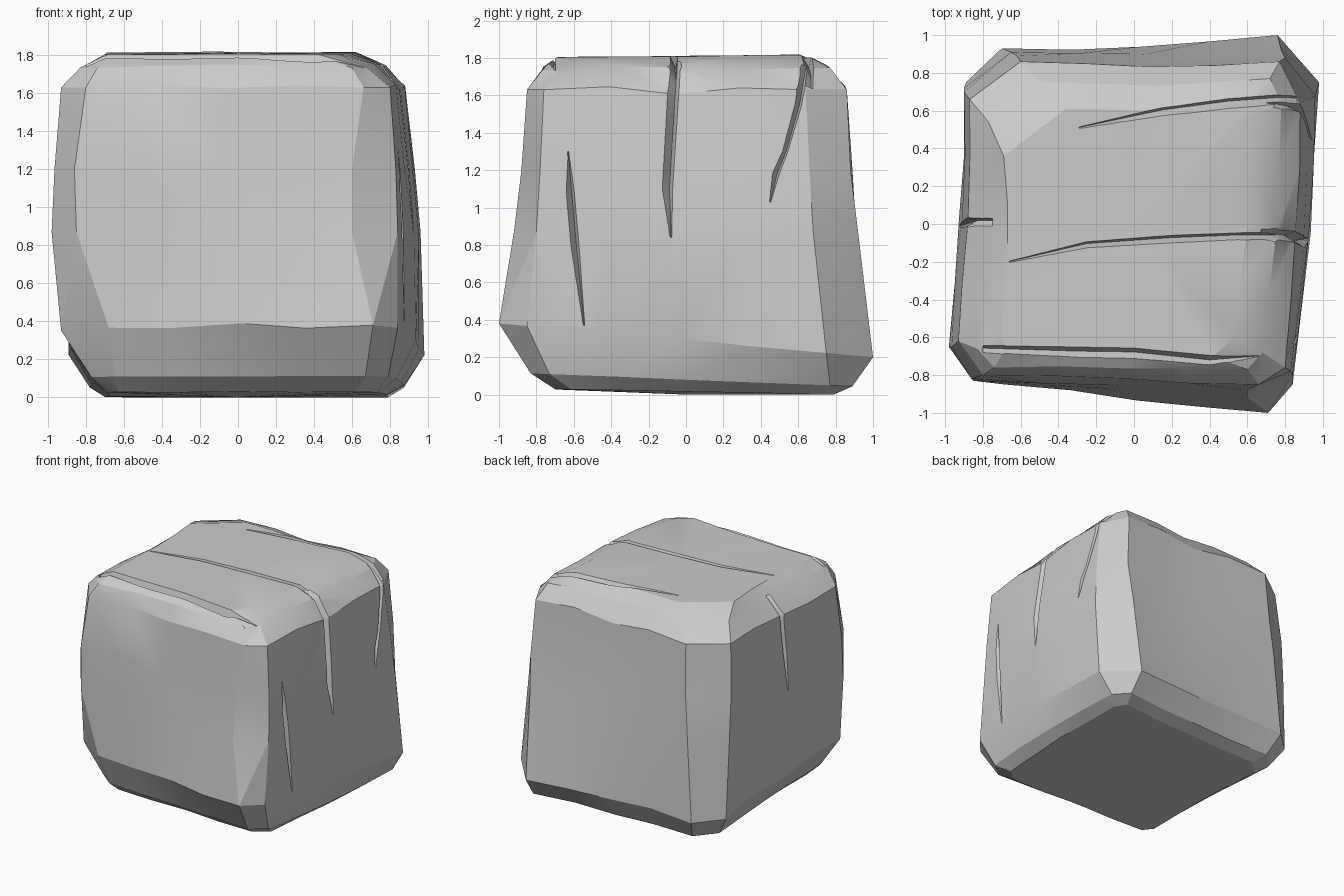
import bpy, bmesh, random
from mathutils import Vector

if "Cube" in bpy.data.objects:
    bpy.data.objects.remove(bpy.data.objects["Cube"])

random.seed(4)

# Rings: height, front-back tilt, then two chamfer points for each of the
# four corners (front left, front right, right ... back ... left)
RINGS = [
    (0.015, -0.02, [(-.63, -.66), (.62, -.70), (.73, -.61), (.79, .70), (.73, .79), (-.58, .73), (-.70, .61), (-.69, -.58)]),
    (0.08, -0.04, [(-.65, -.75), (.67, -.83), (.79, -.73), (.87, .77), (.77, .89), (-.64, .83), (-.78, .68), (-.77, -.65)]),
    (0.29, -0.09, [(-.68, -.85), (.71, -1.0), (.84, -.85), (.98, .75), (.76, 1.0), (-.70, .93), (-.89, .75), (-.93, -.68)]),
    (0.87, 0.00, [(-.85, -.83), (.60, -.92), (.84, -.80), (.96, .68), (.78, .92), (-.65, .91), (-.90, .72), (-.98, -.65)]),
    (1.20, 0.00, [(-.86, -.82), (.60, -.88), (.83, -.78), (.93, .66), (.80, .88), (-.62, .89), (-.90, .70), (-.965, -.65)]),
    (1.63, 0.00, [(-.80, -.80), (.66, -.85), (.80, -.76), (.88, .64), (.77, .86), (-.60, .86), (-.87, .66), (-.93, -.62)]),
    (1.74, 0.01, [(-.74, -.76), (.60, -.77), (.68, -.68), (.78, .64), (.72, .77), (-.50, .75), (-.77, .54), (-.83, -.66)]),
    (1.81, 0.01, [(-.68, -.66), (.42, -.70), (.53, -.60), (.62, .57), (.55, .64), (-.36, .61), (-.69, .36), (-.70, -.60)]),
]
# Outward bulge of the front, right, back and left sides
BULGE = [(0, 0), (.02, 0), (0, -.022), (.02, 0)]


def wobble(a):
    return random.uniform(-a, a)


# Stone block lofted through the rings, long sides split and roughened
bm = bmesh.new()
loops = []
for z, tilt, pts in RINGS:
    loop = []
    for i, (x, y) in enumerate(pts):
        nx, ny = pts[(i + 1) % 8]
        for k in range(4 if i % 2 == 0 else 1):
            t = k / 4
            bx, by = BULGE[i // 2]
            b = 4 * t * (1 - t)
            px, py = x + (nx - x) * t + bx * b, y + (ny - y) * t + by * b
            a = 0.010 if k else 0
            pz = z + tilt * py + wobble(a * (0.3 if z < .1 or z > 1.8 else 2.5))
            loop.append(bm.verts.new((px + wobble(a), py + wobble(a), max(pz, 0))))
    loops.append(loop)
for a, b in zip(loops, loops[1:]):
    n = len(a)
    for i in range(n):
        j = (i + 1) % n
        bm.faces.new((a[i], a[j], b[j], b[i]))
for loop, end in ((loops[0], 0.0), (loops[-1], 1.81)):
    c = bm.verts.new((0, 0, end))
    for i in range(len(loop)):
        bm.faces.new((loop[i], loop[(i + 1) % len(loop)], c))
bmesh.ops.triangulate(bm, faces=bm.faces[:])
bmesh.ops.recalc_face_normals(bm, faces=bm.faces[:])
mesh = bpy.data.meshes.new("stone_block")
bm.to_mesh(mesh)
bm.free()
block = bpy.data.objects.new("stone_block", mesh)
bpy.context.collection.objects.link(block)
bpy.context.view_layer.update()


# Tapered V-shaped crack cutter following the block surface.
# Path entries: two coordinates on the face, then the half width.
def crack(face, path, depth):
    place = {"top": lambda u, v: Vector((u, v, 3)),
             "right": lambda u, v: Vector((3, u, v)),
             "left": lambda u, v: Vector((-3, u, v))}[face]
    out = {"top": Vector((0, 0, 1)), "right": Vector((1, 0, 0)), "left": Vector((-1, 0, 0))}[face]
    widest = max(p[2] for p in path)
    d = (Vector(path[-1][:2]) - Vector(path[0][:2])).normalized()
    side = place(-d.y, d.x) - place(0, 0)
    fine = [Vector(p).lerp(Vector(q), k / 4) for p, q in zip(path, path[1:]) for k in range(4)]
    fine.append(Vector(path[-1]))
    cb = bmesh.new()
    secs = []
    for u, v, w in fine:
        hit, loc, _, _ = block.ray_cast(place(u, v), -out)
        if not hit:
            continue
        dep = depth * (0.15 + 0.85 * w / widest)
        grow = (dep + .1) / dep
        secs.append([cb.verts.new(loc + side * w * (.4 + .6 * grow) + out * .1),
                     cb.verts.new(loc + side * w * (.4 - 1.4 * grow) + out * .1),
                     cb.verts.new(loc + side * w * .4 - out * dep)])
    for a, b in zip(secs, secs[1:]):
        for i in range(3):
            j = (i + 1) % 3
            cb.faces.new((a[i], a[j], b[j], b[i]))
    cb.faces.new(secs[0])
    cb.faces.new(secs[-1][::-1])
    bmesh.ops.triangulate(cb, faces=cb.faces[:])
    bmesh.ops.recalc_face_normals(cb, faces=cb.faces[:])
    cm = bpy.data.meshes.new("crack_cutter")
    cb.to_mesh(cm)
    cb.free()
    ob = bpy.data.objects.new("crack_cutter", cm)
    ob.hide_render = True
    bpy.context.collection.objects.link(ob)
    return ob


cutters = [
    # crack over the back of the top and down the right side
    crack("top", [(-.29, .51, .003), (.15, .595, .022), (.5, .64, .026), (.76, .66, .024), (.86, .66, .02)], .06),
    crack("right", [(.635, 1.76, .02), (.60, 1.55, .018), (.53, 1.3, .014), (.48, 1.18, .018), (.45, 1.03, .003)], .05),
    # crack over the middle of the top and down the right side
    crack("top", [(-.66, -.2, .003), (-.25, -.11, .016), (.2, -.08, .02), (.55, -.065, .018), (.84, -.065, .02)], .06),
    crack("right", [(-.055, 1.78, .026), (-.07, 1.6, .03), (-.10, 1.1, .028), (-.08, .84, .003)], .06),
    # long crack along the front edge of the top
    crack("top", [(-.80, -.665, .02), (-.3, -.685, .03), (0, -.69, .032), (.4, -.73, .026), (.66, -.70, .004)], .06),
    # short cracks on the right and left sides
    crack("right", [(-.63, 1.3, .003), (-.62, 1.08, .022), (-.595, .8, .022), (-.545, .37, .003)], .05),
    crack("left", [(.01, 1.75, .02), (.01, 1.55, .022), (.0, 1.3, .02), (-.01, 1.0, .003)], .05),
]

# Carve the cracks
bpy.context.view_layer.objects.active = block
block.select_set(True)
for c in cutters:
    m = block.modifiers.new("crack", 'BOOLEAN')
    m.operation = 'DIFFERENCE'
    m.solver = 'EXACT'
    m.object = c
    bpy.ops.object.modifier_apply(modifier=m.name)
    bpy.data.objects.remove(c)
bpy.ops.object.shade_smooth_by_angle(angle=0.35)
